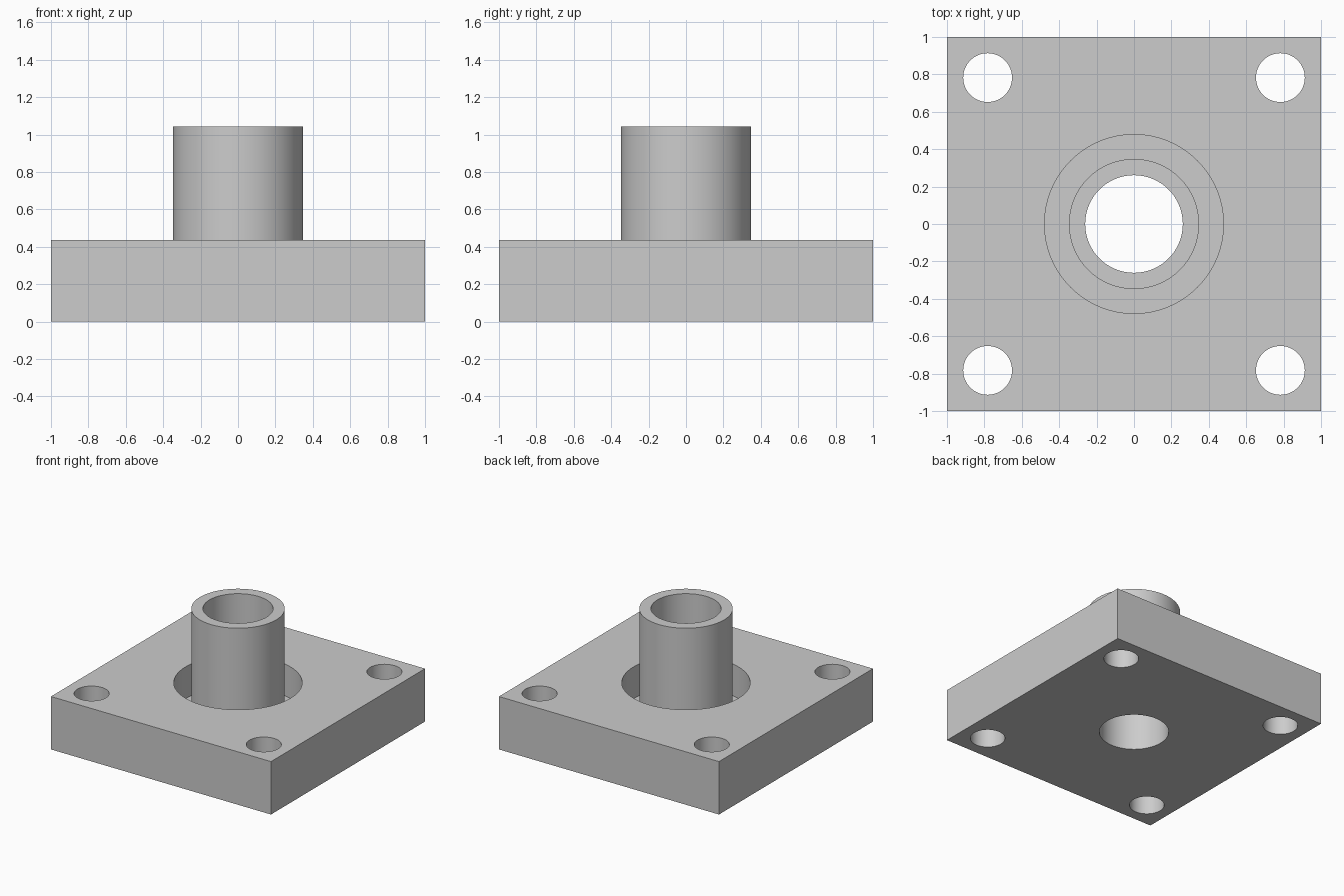
import bpy
import math

cube = bpy.data.objects.get("Cube")
if cube:
    bpy.data.objects.remove(cube, do_unlink=True)

UNIT = 1 / 23          # the part is laid out on a 46-wide square
PLATE_T, FLOOR_T, TOTAL_H = 10 * UNIT, 4 * UNIT, 24 * UNIT
TUBE_R, BORE_R, RECESS_R = 8 * UNIT, 6 * UNIT, 11 * UNIT
HOLE_R, HOLE_POS = 3 * UNIT, 18 * UNIT

grey = bpy.data.materials.new("light grey")
grey.use_nodes = True
colour = (0.604, 0.604, 0.604, 1)
grey.diffuse_color = colour
grey.node_tree.nodes["Principled BSDF"].inputs["Base Color"].default_value = colour


def cylinder(name, radius, z0, z1, x=0, y=0):
    bpy.ops.mesh.primitive_cylinder_add(vertices=96, radius=radius, depth=z1 - z0,
                                        location=(x, y, (z0 + z1) / 2))
    obj = bpy.context.object
    obj.name = name
    obj.data.materials.append(grey)
    return obj


def combine(target, tool, operation):
    """Apply a boolean with the tool, then remove the tool."""
    tool.hide_render = True
    mod = target.modifiers.new(operation.title(), 'BOOLEAN')
    mod.operation = operation
    mod.solver = 'EXACT'
    mod.object = tool
    bpy.ops.object.select_all(action='DESELECT')
    bpy.context.view_layer.objects.active = target
    target.select_set(True)
    bpy.ops.object.modifier_apply(modifier=mod.name)
    bpy.data.objects.remove(tool, do_unlink=True)


# Square base plate
bpy.ops.mesh.primitive_cube_add(size=1, location=(0, 0, PLATE_T / 2))
flange = bpy.context.object
flange.name = "tube_flange"
flange.scale = (2, 2, PLATE_T)
bpy.ops.object.transform_apply(location=True, rotation=False, scale=True)
flange.data.materials.append(grey)

# Round recess, tube rising from its floor, and through bore
combine(flange, cylinder("recess_cutter", RECESS_R, FLOOR_T, PLATE_T + 0.1), 'DIFFERENCE')
combine(flange, cylinder("tube", TUBE_R, FLOOR_T / 2, TOTAL_H), 'UNION')
combine(flange, cylinder("bore_cutter", BORE_R, -0.1, TOTAL_H + 0.1), 'DIFFERENCE')

# Corner bolt holes
for x in (-HOLE_POS, HOLE_POS):
    for y in (-HOLE_POS, HOLE_POS):
        combine(flange, cylinder("hole_cutter", HOLE_R, -0.1, PLATE_T + 0.1, x, y), 'DIFFERENCE')

# Smooth round walls, crisp edges
bpy.ops.object.shade_smooth_by_angle(angle=math.radians(30))
